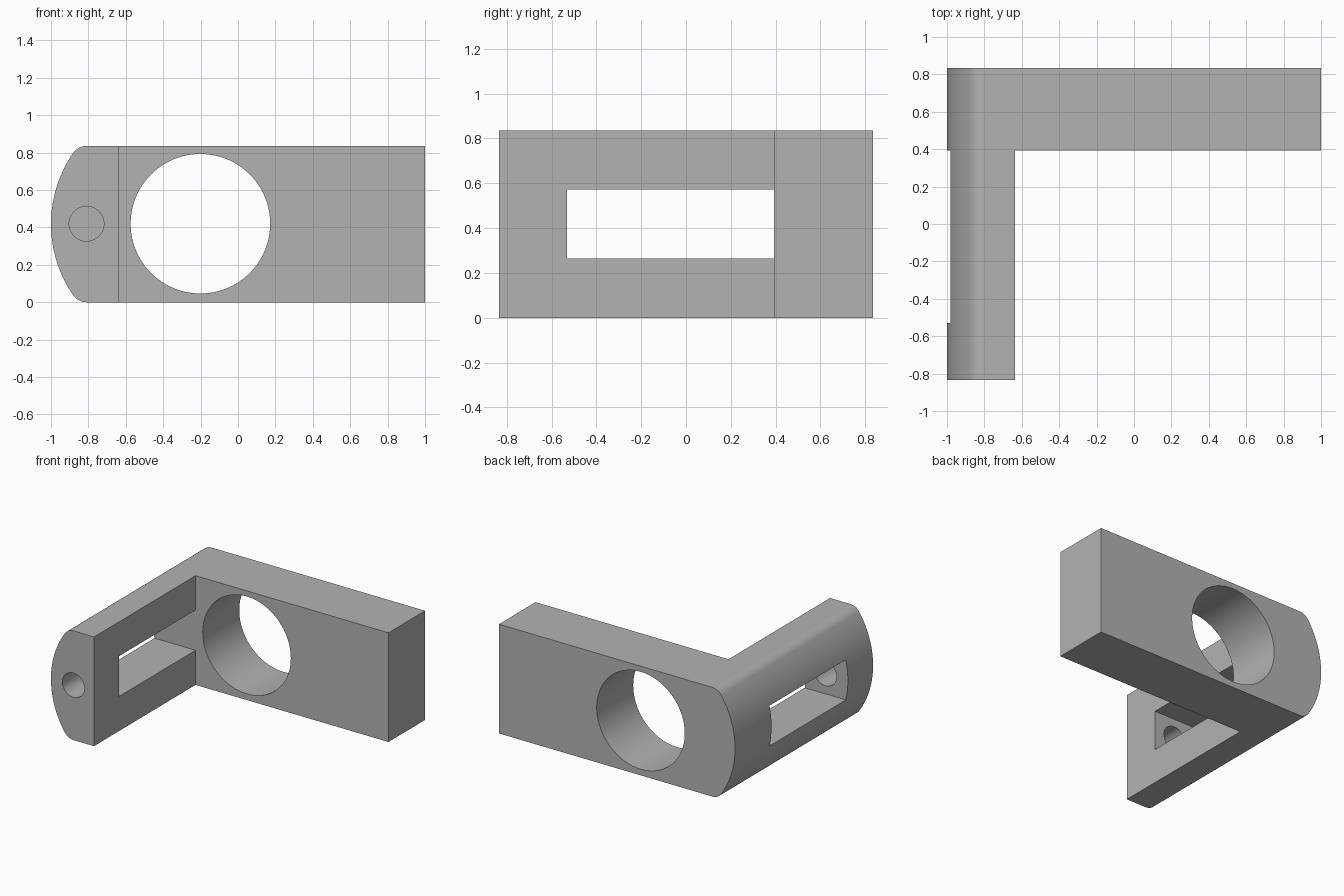
import bpy
import bmesh
from math import atan2, cos, pi, radians, sin, sqrt

if "Cube" in bpy.data.objects:
    bpy.data.objects.remove(bpy.data.objects["Cube"])

HEIGHT, DEPTH = 0.836, 0.835      # overall height, half depth
MID = HEIGHT / 2
PLATE_FRONT = 0.393               # front face of the back plate
ARM_INNER = -0.635                # inner face of the side arm
SLOT_FRONT = -0.53

grey = bpy.data.materials.new("bracket_grey")
grey.use_nodes = True
grey.diffuse_color = (0.45, 0.45, 0.45, 1)
grey.node_tree.nodes["Principled BSDF"].inputs["Base Color"].default_value = (0.45, 0.45, 0.45, 1)


def arc(cx, cz, r, start, end, steps):
    return [(cx + r * cos(start + (end - start) * i / steps),
             cz + r * sin(start + (end - start) * i / steps)) for i in range(steps + 1)]


def extrude(name, outline, y0, y1):
    """Solid made by sweeping an x-z outline from y0 to y1."""
    bm = bmesh.new()
    face = bm.faces.new([bm.verts.new((x, y0, z)) for x, z in outline])
    new = bmesh.ops.extrude_face_region(bm, geom=[face])["geom"]
    verts = [v for v in new if isinstance(v, bmesh.types.BMVert)]
    bmesh.ops.translate(bm, vec=(0, y1 - y0, 0), verts=verts)
    bmesh.ops.recalc_face_normals(bm, faces=bm.faces)
    mesh = bpy.data.meshes.new(name)
    bm.to_mesh(mesh)
    bm.free()
    mesh.materials.append(grey)
    obj = bpy.data.objects.new(name, mesh)
    bpy.context.collection.objects.link(obj)
    return obj


def rectangle(x0, x1, z0, z1):
    return [(x0, z0), (x1, z0), (x1, z1), (x0, z1)]


def circle(x, z, r, sides):
    return arc(x, z, r, 0, 2 * pi, sides)[:-1]


# Bracket outline: large end arc blended into top and bottom by tangent fillets
R, r = 0.67, 0.09
cx = R - 1
rise = MID - r
fx = cx - sqrt((R - r) ** 2 - rise ** 2)
tangent = atan2(rise, fx - cx)
outline = [(1, 0), (1, HEIGHT)]
outline += arc(fx, HEIGHT - r, r, pi / 2, tangent, 10)
outline += arc(cx, MID, R, tangent, 2 * pi - tangent, 36)[1:-1]
outline += arc(fx, r, r, 2 * pi - tangent, 1.5 * pi, 10)
bracket = extrude("bracket", outline, -DEPTH, DEPTH)

# Openings: inner corner, arm slot, large bore, small screw hole
cutters = [
    extrude("corner_cutter", rectangle(ARM_INNER, 1.2, -0.2, 1.2), -1, PLATE_FRONT),
    extrude("slot_cutter", rectangle(-1.2, -0.5, 0.265, 0.573), SLOT_FRONT, PLATE_FRONT),
    extrude("bore_cutter", circle(-0.201, 0.42, 0.373, 96), 0.2, 1),
    extrude("screw_hole_cutter", circle(-0.81, 0.42, 0.093, 48), -1, -0.4),
]
bpy.ops.object.select_all(action="DESELECT")
bracket.select_set(True)
bpy.context.view_layer.objects.active = bracket
for cutter in cutters:
    cutter.hide_render = True
    cut = bracket.modifiers.new(cutter.name, "BOOLEAN")
    cut.operation, cut.solver, cut.object = "DIFFERENCE", "EXACT", cutter
    bpy.ops.object.modifier_apply(modifier=cut.name)
    bpy.data.objects.remove(cutter)

# Smooth curves, crisp edges and clean flat faces
bpy.ops.object.shade_smooth_by_angle(angle=radians(30))
weighted = bracket.modifiers.new("weighted_normals", "WEIGHTED_NORMAL")
weighted.keep_sharp = True
